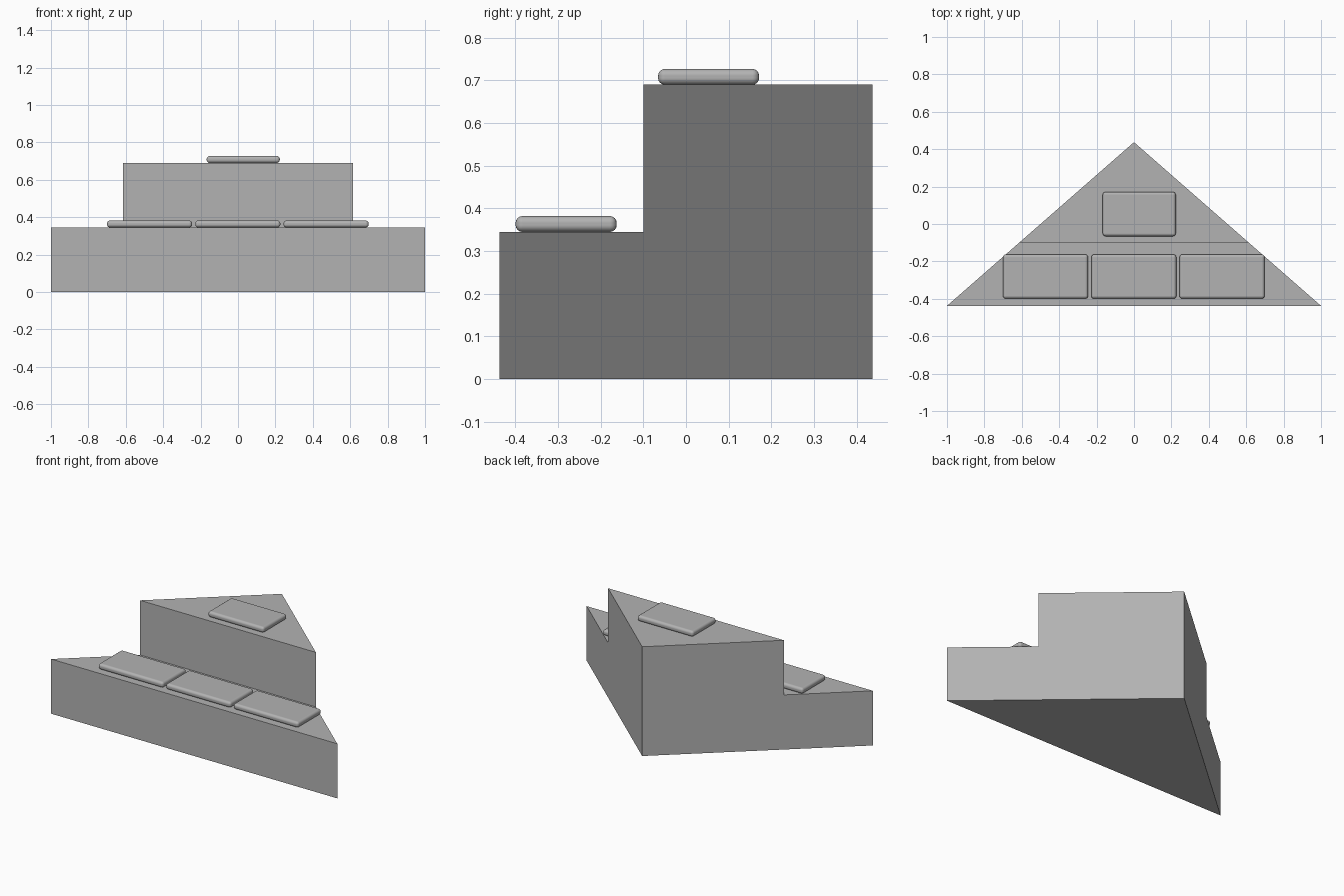
import bpy
import bmesh

cube = bpy.data.objects.get("Cube")
if cube:
    bpy.data.objects.remove(cube, do_unlink=True)

grey = bpy.data.materials.new("plain grey")
grey.use_nodes = True
colour = (0.45, 0.45, 0.45, 1)
grey.diffuse_color = colour
grey.node_tree.nodes["Principled BSDF"].inputs["Base Color"].default_value = colour

FRONT, BACK, STEP = -0.4375, 0.4375, -0.10
LOW, HIGH = 0.345, 0.69


def add_object(name, bm):
    mesh = bpy.data.meshes.new(name)
    bmesh.ops.recalc_face_normals(bm, faces=bm.faces[:])
    bm.to_mesh(mesh)
    bm.free()
    mesh.materials.append(grey)
    obj = bpy.data.objects.new(name, mesh)
    bpy.context.collection.objects.link(obj)
    return obj


# Stepped corner body: a side profile that narrows to a point at the back
profile = [(FRONT, 0), (FRONT, LOW), (STEP, LOW), (STEP, HIGH), (BACK, HIGH), (BACK, 0)]
bm = bmesh.new()
rings = []
for y, z in profile:
    half = (BACK - y) / (BACK - FRONT)
    left = bm.verts.new((half, y, z))
    right = bm.verts.new((-half, y, z)) if half > 0 else left
    rings.append((left, right))
for side in (0, 1):
    bm.faces.new([r[side] for r in rings])
for a, b in zip(rings, rings[1:] + rings[:1]):
    corners = list(dict.fromkeys((a[0], a[1], b[1], b[0])))
    if len(corners) > 2:
        bm.faces.new(corners)
add_object("stepped_corner_body", bm)


# Seat pads: thin boxes with rounded edges
def pad(name, x, y, z, width, depth=0.237, height=0.037):
    bm = bmesh.new()
    bmesh.ops.create_cube(bm, size=1)
    bmesh.ops.scale(bm, vec=(width, depth, height), verts=bm.verts)
    obj = add_object(name, bm)
    obj.location = (x, y, z + height / 2)
    bevel = obj.modifiers.new("rounded edges", "BEVEL")
    bevel.width = 0.016
    bevel.segments = 4
    bevel.harden_normals = True
    obj.data.shade_smooth()


for name, x in (("right", -0.473), ("middle", -0.001), ("left", 0.471)):
    pad("lower_pad_" + name, x, -0.281, LOW, 0.455)
pad("upper_pad", 0.028, 0.053, HIGH, 0.391)
